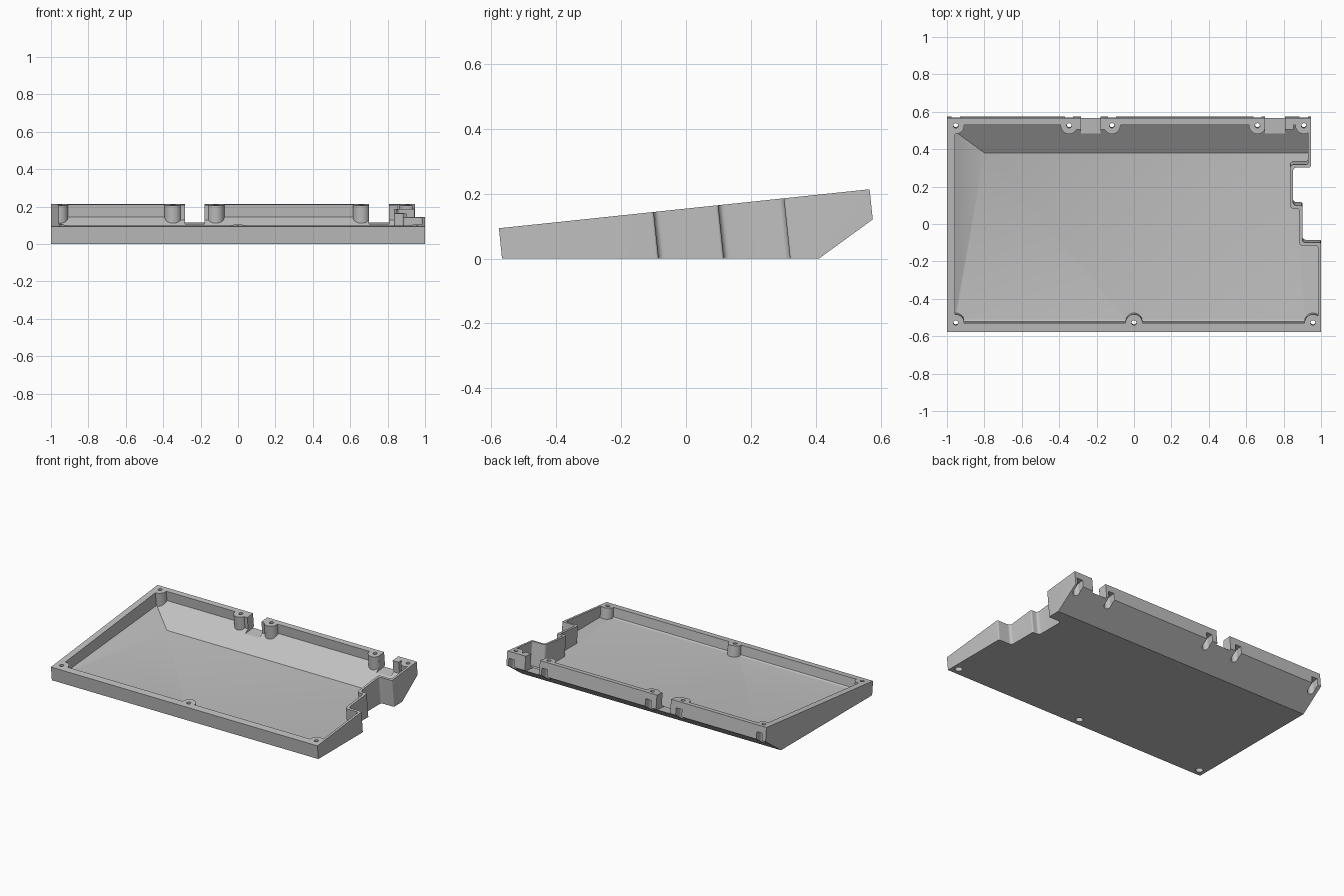
import bpy, bmesh, math
from mathutils import Matrix, Vector

cube = bpy.data.objects.get("Cube")
if cube:
    bpy.data.objects.remove(cube)

grey = bpy.data.materials.new("plain grey")
grey.use_nodes = True
COLOR = (0.53, 0.53, 0.53, 1)
grey.diffuse_color = COLOR
grey.node_tree.nodes["Principled BSDF"].inputs["Base Color"].default_value = COLOR

# Walls stand square to the rim, which tilts up toward the back
TILT = Matrix.Translation((0, 0, 0.154)) @ Matrix.Rotation(math.radians(6), 4, 'X')
FLOOR = 0.03


def make(name, bm):
    bmesh.ops.recalc_face_normals(bm, faces=bm.faces)
    mesh = bpy.data.meshes.new(name)
    bm.to_mesh(mesh)
    bm.free()
    ob = bpy.data.objects.new(name, mesh)
    bpy.context.collection.objects.link(ob)
    mesh.materials.append(grey)
    return ob


def rounded(points):
    """Turn (x, y, radius) corners into an outline with arcs."""
    out = []
    for i, (x, y, r) in enumerate(points):
        p = Vector((x, y))
        if r == 0:
            out.append(p)
            continue
        a = (Vector(points[i - 1][:2]) - p).normalized()
        b = (Vector(points[(i + 1) % len(points)][:2]) - p).normalized()
        half = a.angle(b) / 2
        centre = p + (a + b).normalized() * r / math.sin(half)
        start = p + a * r / math.tan(half) - centre
        end = p + b * r / math.tan(half) - centre
        out += [centre + start.lerp(end, k / 5).normalized() * r for k in range(6)]
    return out


def prism(name, outline, low, high, matrix):
    """Closed solid from a flat outline, raised along its local z."""
    bm = bmesh.new()
    bottom = [bm.verts.new((p[0], p[1], low)) for p in outline]
    top = [bm.verts.new((p[0], p[1], high)) for p in outline]
    bm.faces.new(bottom[::-1])
    bm.faces.new(top)
    for i in range(len(outline)):
        bm.faces.new((bottom[i - 1], bottom[i], top[i], top[i - 1]))
    bm.transform(matrix)
    return make(name, bm)


def slab(name, profile):
    """Extrude a side profile (y, z) across the full width."""
    along_x = Matrix(((0, 0, 1, 0), (1, 0, 0, 0), (0, 1, 0, 0), (0, 0, 0, 1)))
    return prism(name, profile, -1.2, 1.2, along_x)


def post(x, v, r, low, high, sides=32):
    ring = [(x + r * math.cos(k * math.tau / sides), v + r * math.sin(k * math.tau / sides))
            for k in range(sides)]
    return prism("post", ring, low, high, TILT)


def block(x0, x1, v0, v1, low, high):
    return prism("block", [(x0, v0), (x1, v0), (x1, v1), (x0, v1)], low, high, TILT)


def combine(target, tool, operation):
    mod = target.modifiers.new(operation, 'BOOLEAN')
    mod.operation, mod.object, mod.solver = operation, tool, 'EXACT'
    bpy.context.view_layer.update()
    graph = bpy.context.evaluated_depsgraph_get()
    mesh = bpy.data.meshes.new_from_object(target.evaluated_get(graph))
    target.modifiers.clear()
    target.data = mesh
    bpy.data.objects.remove(tool)


# Outer shell: stepped plan with a sloped underside at the back
R = 0.018
shell = prism("tray_shell", rounded([
    (-1, -0.58, 0), (1, -0.58, 0), (1, -0.1, 0.008), (0.9, -0.1, R),
    (0.9, 0.1, 0.008), (0.85, 0.1, R), (0.85, 0.303, R), (0.945, 0.303, 0.008),
    (0.945, 0.569, 0), (-1, 0.569, 0)]), -0.4, 0, TILT)
combine(shell, slab("underside", [(-0.8, 0), (0.41, 0), (0.685, 0.2), (0.685, 0.5), (-0.8, 0.5)]),
        'INTERSECT')

# Cavity: inset plan, flat floor, sloped back and sloped left side
cavity = prism("cavity", rounded([
    (-0.957, -0.532, R), (0.984, -0.532, R), (0.984, -0.117, 0.012), (0.883, -0.117, R),
    (0.883, 0.083, 0.012), (0.834, 0.083, R), (0.834, 0.319, R), (0.93, 0.319, 0.012),
    (0.93, 0.532, R), (-0.957, 0.532, R)]), -0.4, 0.1, TILT)
room = slab("room", rounded([
    (-0.526, FLOOR, 0.02), (0.38, FLOOR, 0), (0.655, FLOOR + 0.2, 0), (0.655, 0.5, 0),
    (-0.576, 0.5, 0)]))
corner = Vector((-0.8, 0.38, FLOOR))
normal = (Vector((-0.95, -0.47, FLOOR)) - corner).cross(Vector((-0.95, 0.49, 0.11)) - corner)
bm = bmesh.new()
bm.from_mesh(room.data)
bmesh.ops.bisect_plane(bm, geom=bm.verts[:] + bm.edges[:] + bm.faces[:],
                       plane_co=corner, plane_no=normal, clear_outer=True)
bmesh.ops.holes_fill(bm, edges=[e for e in bm.edges if e.is_boundary], sides=0)
bmesh.ops.recalc_face_normals(bm, faces=bm.faces)
bm.to_mesh(room.data)
bm.free()
combine(cavity, room, 'INTERSECT')

# Screw bosses, left standing in the cavity
back_holes = [(x, 0.529) for x in (-0.953, -0.347, -0.118, 0.66, 0.908)]
front_holes = [(x, -0.531) for x in (-0.953, 0, 0.957)]
for x, v in back_holes + front_holes:
    combine(cavity, post(x, v, 0.045, -0.5, 0.2), 'DIFFERENCE')

# Solid cheeks beside the two cable notches
notches = [(-0.284, -0.178), (0.7, 0.807)]
for x0, x1 in notches:
    for a, b in ((x0 - 0.045, x0), (x1, x1 + 0.045)):
        combine(cavity, block(a, b, 0.508, 0.7, -0.5, 0.2), 'DIFFERENCE')
combine(shell, cavity, 'DIFFERENCE')

# Cable notches through the back wall
for x0, x1 in notches:
    combine(shell, block(x0, x1, 0.45, 0.7, -0.099, 0.1), 'DIFFERENCE')

# Screw holes with head recesses; the rear recesses open through the back
for x, v in back_holes + front_holes:
    combine(shell, post(x, v, 0.013, -0.5, 0.1, 20), 'DIFFERENCE')
    combine(shell, post(x, v, 0.023, -0.5, -0.045, 24), 'DIFFERENCE')
for x, v in back_holes:
    combine(shell, block(x - 0.022, x + 0.022, v, 0.7, -0.5, -0.045), 'DIFFERENCE')

# Shade the rounded corners smooth and keep the hard edges
bpy.ops.object.select_all(action='DESELECT')
shell.select_set(True)
bpy.context.view_layer.objects.active = shell
bpy.ops.object.shade_smooth_by_angle(angle=math.radians(30))
